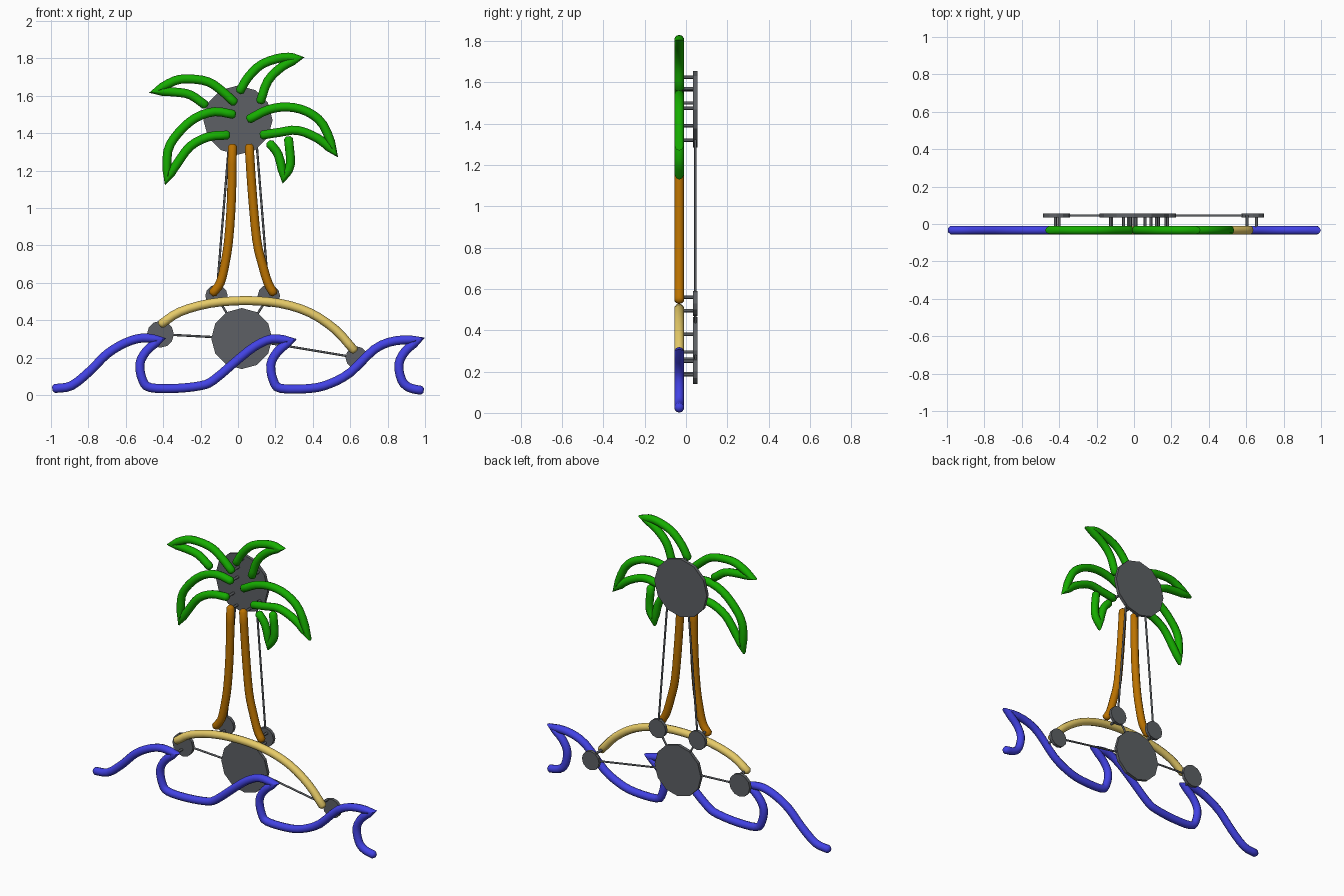
import bpy
import bmesh
import math
from mathutils import Vector

cube = bpy.data.objects.get("Cube")
if cube:
    bpy.data.objects.remove(cube, do_unlink=True)

TUBE_RADIUS = 0.024
TUBE_Y = -0.033      # depth of the glowing tubes
PLATE_Y = 0.045      # depth of the mounting plates
SIDES = 10
STEPS = 3            # subdivisions between path points


def make_material(name, color):
    mat = bpy.data.materials.new(name)
    mat.use_nodes = True
    rgba = (*color, 1)
    mat.diffuse_color = rgba
    mat.node_tree.nodes["Principled BSDF"].inputs["Base Color"].default_value = rgba
    return mat


blue = make_material("wave blue", (0.055, 0.055, 0.78))
green = make_material("leaf green", (0.008, 0.42, 0))
brown = make_material("trunk brown", (0.5, 0.17, 0))
sand = make_material("sand yellow", (0.8, 0.6, 0.14))
grey = make_material("dark grey", (0.11, 0.118, 0.128))


def finish(bm, name, material, smooth):
    """Turn a bmesh into a named, coloured object."""
    bmesh.ops.recalc_face_normals(bm, faces=bm.faces)
    mesh = bpy.data.meshes.new(name)
    bm.to_mesh(mesh)
    bm.free()
    mesh.materials.append(material)
    obj = bpy.data.objects.new(name, mesh)
    bpy.context.collection.objects.link(obj)
    if smooth:
        bpy.ops.object.select_all(action="DESELECT")
        obj.select_set(True)
        bpy.context.view_layer.objects.active = obj
        bpy.ops.object.shade_smooth_by_angle(angle=math.radians(50))
    return obj


def smooth_path(points):
    """Round a 2D path, but keep its sharp tips."""
    pts = [Vector(p) for p in points]
    last = len(pts) - 1

    def slope(i, toward):
        if 0 < i < last:
            before, after = pts[i] - pts[i - 1], pts[i + 1] - pts[i]
            if before.angle(after) < math.radians(80):
                return (before + after) / 2
        return toward

    path = []
    for i in range(last):
        a, b = pts[i], pts[i + 1]
        ma, mb = slope(i, b - a), slope(i + 1, b - a)
        for k in range(STEPS):
            t = k / STEPS
            s = 1 - t
            path.append(a * (1 + 2 * t) * s * s + ma * t * s * s
                        + b * t * t * (3 - 2 * t) - mb * t * t * s)
    path.append(pts[last])
    return path


def tube(name, points, material):
    """Sweep a round section along a path in the front plane."""
    path = smooth_path(points)
    # Short tapered ends
    start = path[0] + (path[0] - path[1]).normalized() * 0.013
    end = path[-1] + (path[-1] - path[-2]).normalized() * 0.013
    path = [start] + path + [end]
    last = len(path) - 1
    bm = bmesh.new()
    rings = []
    for i, p in enumerate(path):
        before = (p - path[max(i - 1, 0)]).normalized()
        after = (path[min(i + 1, last)] - p).normalized()
        tangent = (before + after).normalized()
        side = Vector((-tangent.y, tangent.x))
        flow = tangent.dot(after if i < last else before)
        miter = min(1 / max(flow, 0.1), 1.5)
        radius = TUBE_RADIUS * (0.5 if i in (0, last) else 1)
        ring = []
        for k in range(SIDES):
            angle = math.tau * k / SIDES
            q = p + side * math.cos(angle) * radius * miter
            ring.append(bm.verts.new((q.x, TUBE_Y + math.sin(angle) * radius, q.y)))
        rings.append(ring)
    for r, s in zip(rings, rings[1:]):
        for k in range(SIDES):
            n = (k + 1) % SIDES
            bm.faces.new((r[k], r[n], s[n], s[k]))
    bm.faces.new(rings[0])
    bm.faces.new(rings[-1])
    return finish(bm, name, material, True)


def rod(name, a, b, radius, sides, smooth=True):
    """Cylinder between two points; also used for the flat plates."""
    a, b = Vector(a), Vector(b)
    bm = bmesh.new()
    bmesh.ops.create_cone(bm, cap_ends=True, segments=sides, radius1=radius,
                          radius2=radius, depth=(b - a).length)
    turn = (b - a).to_track_quat("Z", "Y").to_matrix().to_4x4()
    turn.translation = (a + b) / 2
    bm.transform(turn)
    return finish(bm, name, grey, smooth)


# Sea: three rising swells, each ending in the same curl
def curl(x, z):
    return [(x, z), (x - 0.07, z - 0.06), (x - 0.105, z - 0.13),
            (x - 0.09, z - 0.215), (x - 0.05, z - 0.255)]


sea = [(-0.98, 0.035), (-0.89, 0.05), (-0.79, 0.13), (-0.7, 0.22),
       (-0.6, 0.28), (-0.51, 0.305)]
sea += curl(-0.42, 0.295)
sea += [(-0.34, 0.035), (-0.2, 0.05), (-0.13, 0.08), (0, 0.19),
        (0.09, 0.26), (0.18, 0.3)]
sea += curl(0.28, 0.29)
sea += [(0.385, 0.035), (0.49, 0.06), (0.6, 0.12), (0.73, 0.245), (0.84, 0.29)]
sea += curl(0.965, 0.295)
sea += [(0.98, 0.025)]
tube("waves", sea, blue)

# Island
tube("island", [(-0.41, 0.38), (-0.31, 0.445), (-0.15, 0.49), (0.04, 0.505),
                (0.225, 0.49), (0.385, 0.44), (0.52, 0.35), (0.62, 0.24)], sand)

# Trunk sides
tube("trunk_right", [(-0.03, 1.33), (-0.035, 1.05), (-0.05, 0.83),
                     (-0.07, 0.7), (-0.095, 0.6), (-0.135, 0.545)], brown)
tube("trunk_left", [(0.06, 1.33), (0.075, 1.1), (0.1, 0.83),
                    (0.13, 0.7), (0.16, 0.6), (0.19, 0.545)], brown)

# Palm leaves: out along the upper edge, back along the lower edge
leaves = {
    "leaf_upper_right": [(-0.02, 1.565), (-0.085, 1.625), (-0.16, 1.675), (-0.26, 1.69),
                         (-0.34, 1.68), (-0.44, 1.625), (-0.34, 1.62), (-0.255, 1.605),
                         (-0.175, 1.55)],
    "leaf_upper_left": [(0.01, 1.625), (0.055, 1.7), (0.13, 1.77), (0.24, 1.805),
                        (0.32, 1.8), (0.235, 1.755), (0.16, 1.68), (0.12, 1.57)],
    "leaf_lower_right": [(-0.025, 1.5), (-0.125, 1.515), (-0.23, 1.48), (-0.32, 1.4),
                         (-0.375, 1.305), (-0.38, 1.155), (-0.32, 1.245), (-0.255, 1.33),
                         (-0.16, 1.38), (-0.055, 1.39)],
    "leaf_lower_left": [(0.06, 1.475), (0.16, 1.525), (0.265, 1.54), (0.37, 1.515),
                        (0.455, 1.445), (0.515, 1.3), (0.43, 1.37), (0.32, 1.415),
                        (0.225, 1.405), (0.13, 1.39)],
    "leaf_small": [(0.17, 1.345), (0.215, 1.285), (0.245, 1.165), (0.28, 1.235),
                   (0.27, 1.37)],
}
for name, points in leaves.items():
    tube(name, points, green)

# Mounting plates behind the tubes: x, z, radius
plates = {
    "crown_plate": (0, 1.47, 0.185),
    "base_plate": (0.02, 0.302, 0.163),
    "trunk_plate_right": (-0.115, 0.53, 0.06),
    "trunk_plate_left": (0.165, 0.53, 0.06),
    "island_plate_right": (-0.415, 0.325, 0.072),
    "island_plate_left": (0.635, 0.2, 0.06),
}
for name, (x, z, radius) in plates.items():
    rod(name, (x, PLATE_Y - 0.01, z), (x, PLATE_Y + 0.01, z), radius, 12, False)

# Posts that hold the tubes on the plates
posts = [(-0.42, 0.295), (-0.4, 0.38), (0.605, 0.25), (0.655, 0.185), (0, 0.19),
         (0.09, 0.26), (-0.125, 0.56), (0.18, 0.56), (-0.12, 0.495), (0.17, 0.495),
         (-0.03, 1.32), (0.06, 1.32)]
for points in leaves.values():
    posts += [p for p in (points[0], points[-1])
              if (Vector(p) - Vector(plates["crown_plate"][:2])).length < 0.18]
for x, z in posts:
    rod("post", (x, TUBE_Y, z), (x, PLATE_Y, z), 0.008, 8)


# Wires linking the plates
def wire(start, end):
    rod("wire", (start[0], PLATE_Y, start[1]), (end[0], PLATE_Y, end[1]), 0.006, 8)


for name, plate in plates.items():
    if name.startswith(("trunk", "island")):
        wire(plates["base_plate"], plate)
wire(plates["trunk_plate_right"], (-0.05, 1.32))
wire(plates["trunk_plate_left"], (0.1, 1.34))
